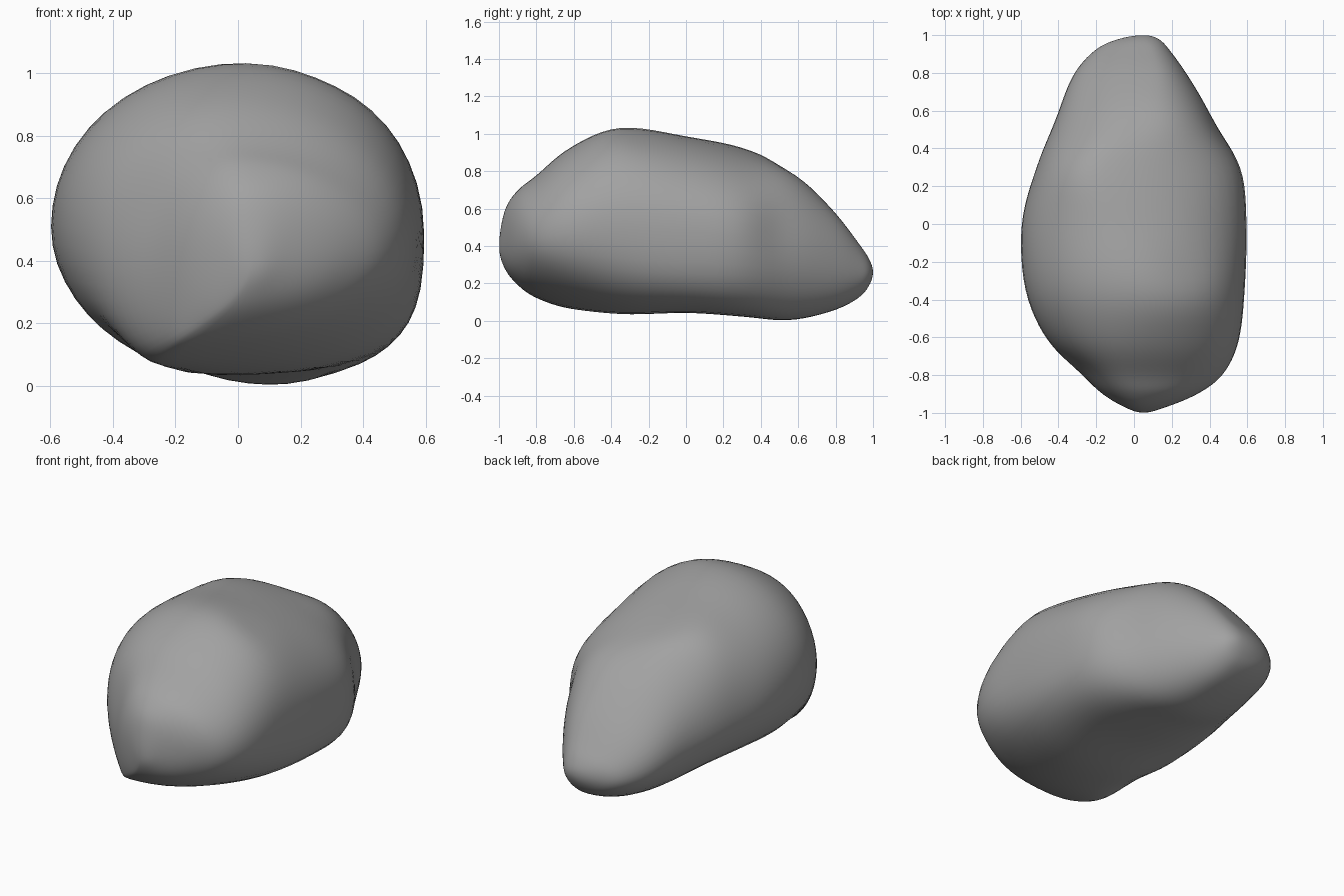
import bpy
import bmesh
import math
from mathutils import Vector

default_cube = bpy.data.objects.get("Cube")
if default_cube:
    bpy.data.objects.remove(default_cube, do_unlink=True)

# Key cross-sections along the boulder, from the front nose to the rear tip:
# y, right edge x, left edge x, bottom z, top z, crest x, keel x
STATIONS = [
    (-1, .05, .05, .4, .4, .05, .05),
    (-.97, -.05, .17, .28, .59, .04, 0),
    (-.9, -.17, .35, .19, .7, .03, -.1),
    (-.8, -.28, .48, .12, .78, 0, -.2),
    (-.62, -.46, .56, .06, .93, 0, -.23),
    (-.35, -.58, .59, .03, 1.04, .04, -.12),
    (0, -.6, .6, .04, .99, -.08, .02),
    (.3, -.52, .57, .02, .93, -.18, .1),
    (.55, -.42, .43, 0, .82, .04, .1),
    (.78, -.33, .29, .05, .6, .1, .08),
    (.92, -.21, .19, .12, .42, .08, .05),
    (.98, -.08, .13, .19, .33, .05, .04),
    (1, .05, .05, .26, .26, .05, .05),
]

# Shallow hollows worn into the surface: centre, radius, depth
HOLLOWS = [
    ((-.26, -.72, .58), .16, .02),
    ((.46, .48, .5), .14, .02),
    ((.27, -.25, 1), .12, .02),
    ((.02, .5, .82), .12, .02),
    ((.38, -.8, .32), .16, .015),
    ((-.35, -.42, .12), .14, .035),
]
SIDES = 48
STEPS = 6


def blend(a, b, c, d, t):
    """Smooth curve through b and c, guided by a and d."""
    return tuple(
        q + .5 * t * (r - p + t * (2 * p - 5 * q + 4 * r - s + t * (3 * (q - r) + s - p)))
        for p, q, r, s in zip(a, b, c, d)
    )


def mirrored(station):
    """Turn a section inside out, so that the ends close as round caps."""
    y, right, left, bottom, top, crest, keel = station
    return (y, left, right, top, bottom, crest, keel)


def rounded(value, exponent):
    return math.copysign(abs(value) ** (2 / exponent), value)


def fullness(y, c, s):
    """Squareness of each quarter: the lower left flank is boxy at mid length."""
    if s >= 0:
        return 2.05
    if c <= 0:
        return 1.95
    return 2 + 1.2 * math.exp(-((y + .05) / .5) ** 2)


def section_points(station):
    """Four quarter curves joining the left, crest, right and keel points."""
    y, right, left, bottom, top, crest, keel = station
    middle = bottom + .48 * (top - bottom)
    points = []
    for i in range(SIDES):
        angle = math.tau * i / SIDES
        c, s = math.cos(angle), math.sin(angle)
        exponent = fullness(y, c, s)
        centre = crest if s >= 0 else keel
        reach = left - centre if c >= 0 else centre - right
        height = top - middle if s >= 0 else middle - bottom
        points.append(Vector((centre + reach * rounded(c, exponent), y,
                              middle + height * rounded(s, exponent))))
    return points


def build_boulder(name):
    guide = [mirrored(STATIONS[1])] + STATIONS + [mirrored(STATIONS[-2])]
    sections = []
    for i in range(len(STATIONS) - 1):
        for step in range(STEPS):
            sections.append(blend(*guide[i:i + 4], step / STEPS))

    # Skin the sections and close both ends
    bm = bmesh.new()
    rings = [[bm.verts.new(p) for p in section_points(s)] for s in sections[1:]]
    for ring, following in zip(rings, rings[1:]):
        for i in range(SIDES):
            j = (i + 1) % SIDES
            bm.faces.new((ring[i], ring[j], following[j], following[i]))
    for ring, end in ((rings[0], STATIONS[0]), (rings[-1], STATIONS[-1])):
        pole = bm.verts.new((end[1], end[0], end[3]))
        for i in range(SIDES):
            bm.faces.new((ring[i], ring[(i + 1) % SIDES], pole))
    bmesh.ops.recalc_face_normals(bm, faces=bm.faces)

    # Press in the hollows, then soften the ridges
    bm.normal_update()
    normals = {v: v.normal.copy() for v in bm.verts}
    for vert, normal in normals.items():
        start = vert.co.copy()
        for centre, radius, depth in HOLLOWS:
            distance = (start - Vector(centre)).length / radius
            vert.co -= normal * depth * math.exp(-distance * distance)
    for _ in range(4):
        bmesh.ops.smooth_vert(bm, verts=bm.verts, factor=.5,
                              use_axis_x=True, use_axis_y=True, use_axis_z=True)

    mesh = bpy.data.meshes.new(name)
    bm.to_mesh(mesh)
    bm.free()
    mesh.shade_smooth()
    boulder = bpy.data.objects.new(name, mesh)
    bpy.context.scene.collection.objects.link(boulder)
    return boulder


# Plain grey stone
stone = bpy.data.materials.new("grey_stone")
stone.use_nodes = True
colour = (.36, .36, .36, 1)
stone.diffuse_color = colour
stone.node_tree.nodes["Principled BSDF"].inputs["Base Color"].default_value = colour

boulder = build_boulder("boulder")
boulder.data.materials.append(stone)
